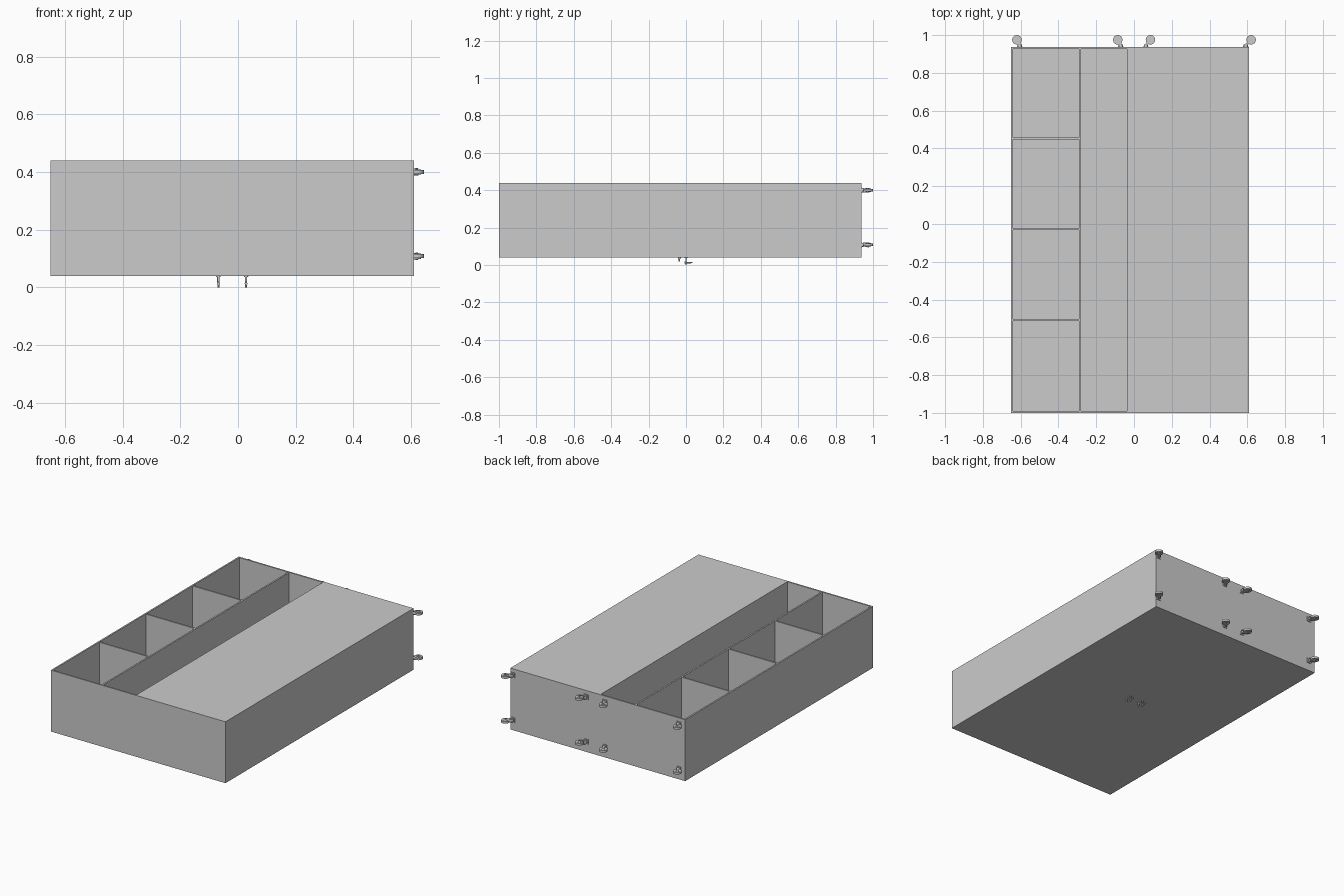
import bpy
from mathutils import Vector

if "Cube" in bpy.data.objects:
    bpy.data.objects.remove(bpy.data.objects["Cube"])

X0, X1, Y0, Y1, Z0, Z1 = -0.65, 0.61, -1.0, 0.937, 0.04, 0.44
T = 0.01


def box(name, x, y, z):
    bpy.ops.mesh.primitive_cube_add(size=1, location=[(a + b) / 2 for a, b in (x, y, z)])
    o = bpy.context.object
    o.name = name
    o.scale = [b - a for a, b in (x, y, z)]
    bpy.ops.object.transform_apply(location=False, rotation=False, scale=True)
    return o


def rod(name, a, b, r, sides=20, r2=None):
    a, b = Vector(a), Vector(b)
    bpy.ops.mesh.primitive_cone_add(vertices=sides, radius1=r, radius2=r if r2 is None else r2,
                                    depth=(b - a).length, location=(a + b) / 2)
    o = bpy.context.object
    o.name = name
    o.rotation_euler = (b - a).to_track_quat('Z', 'Y').to_euler()
    bpy.ops.object.shade_smooth_by_angle()
    return o


def plate(name, outline, z, thick):
    # flat profile in the xy plane, extruded along z
    n = len(outline)
    verts = [(x, y, zz) for zz in (z - thick / 2, z + thick / 2) for x, y in outline]
    faces = [tuple(range(n))[::-1], tuple(range(n, 2 * n))]
    faces += [(i, (i + 1) % n, n + (i + 1) % n, n + i) for i in range(n)]
    me = bpy.data.meshes.new(name)
    me.from_pydata(verts, [], faces)
    o = bpy.data.objects.new(name, me)
    bpy.context.collection.objects.link(o)
    bpy.context.view_layer.objects.active = o
    return o


# Outer case of the cabinet, lying on its doors
box("door_panel", (X0, X1), (Y0, Y1), (Z0, Z0 + T))
box("left_side", (X0, X0 + T), (Y0, Y1), (Z0 + T, Z1))
box("right_side", (X1 - T, X1), (Y0, Y1), (Z0 + T, Z1))
box("cabinet_top", (X0 + T, X1 - T), (Y0, Y0 + T), (Z0 + T, Z1))
box("cabinet_base", (X0 + T, X1 - T), (Y1 - T, Y1), (Z0 + T, Z1))

# Closed right half
box("back_panel", (-0.037, X1 - T), (Y0 + T, Y1 - T), (Z1 - T, Z1))
box("centre_wall", (-0.037, -0.037 + T), (Y0 + T, Y1 - T), (Z0 + T, Z1 - T))

# Shelf column on the left
box("shelf_wall", (-0.29, -0.28), (Y0 + T, Y1 - T), (Z0 + T, Z1 - 0.002))
for i, y in enumerate((-0.508, -0.028, 0.453)):
    box(f"shelf_{i}", (X0 + T, -0.29), (y - T / 2, y + T / 2), (Z0 + T, Z1 - 0.002))

# Swivel casters
for mx, wx in ((-0.605, -0.62), (-0.07, -0.086), (0.063, 0.087), (0.592, 0.62)):
    s = 1 if wx > mx else -1
    wy = 0.975
    for z in (0.108, 0.40):
        box("caster_plate", (mx - 0.015, mx + 0.015), (Y1, Y1 + 0.004), (z - 0.016, z + 0.016))
        rod("caster_swivel", (mx, Y1 + 0.004, z), (mx, Y1 + 0.012, z), 0.011)
        rod("caster_wheel", (wx, wy, z - 0.007), (wx, wy, z + 0.007), 0.025, 28)
        rod("caster_hub", (wx, wy, z - 0.009), (wx, wy, z + 0.009), 0.014)
        rod("caster_axle", (wx, wy, z - 0.013), (wx, wy, z + 0.013), 0.004, 12)
        outline = [(mx - s * 0.009, Y1 + 0.010), (mx + s * 0.010, Y1 + 0.010),
                   (wx + s * 0.006, wy - 0.003), (wx + s * 0.002, wy + 0.006),
                   (wx - s * 0.006, wy + 0.003)]
        if s < 0:
            outline.reverse()
        for dz in (-0.0105, 0.0105):
            plate("caster_fork", outline, z + dz, 0.002)

# Lever handles and lock pins on the doors
for x in (-0.068, 0.028):
    rod("lock_rose", (x, -0.035, 0.036), (x, -0.035, Z0), 0.007)
    rod("lock_pin", (x, -0.035, 0.018), (x, -0.035, 0.036), 0.004, 16)
    rod("handle_rose", (x, 0.0, 0.037), (x, 0.0, Z0), 0.008)
    rod("handle_stem", (x, 0.0, 0.0), (x, 0.0, 0.037), 0.003, 12)
    rod("handle_lever", (x, -0.008, 0.013), (x, 0.034, 0.013), 0.005, 16, 0.003)
